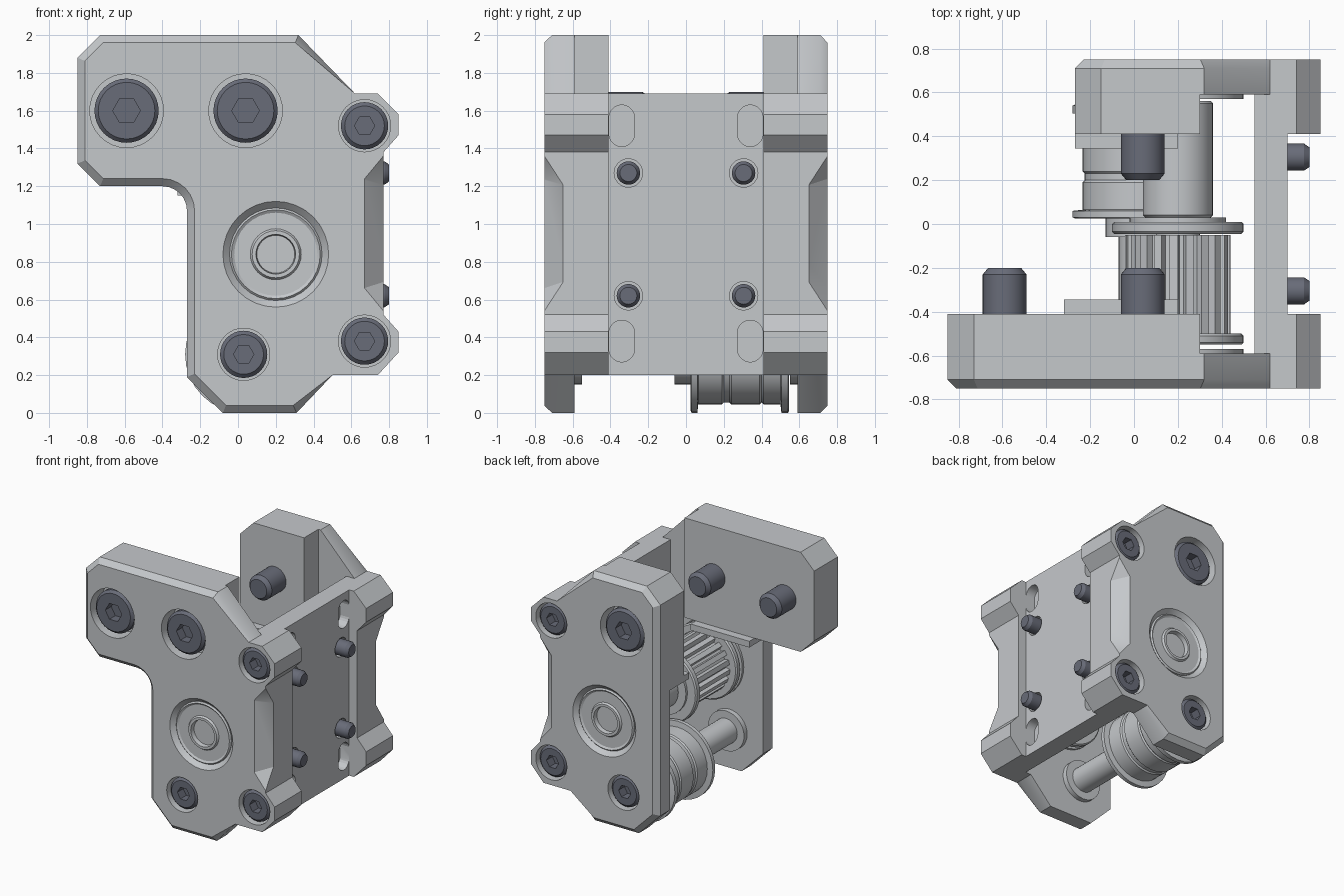
import bpy, bmesh, math
from math import sin, cos, pi, radians
from mathutils import Matrix

cube = bpy.data.objects.get("Cube")
if cube:
    bpy.data.objects.remove(cube, do_unlink=True)


def material(name, rgb):
    m = bpy.data.materials.new(name)
    m.use_nodes = True
    m.diffuse_color = (*rgb, 1)
    bsdf = m.node_tree.nodes["Principled BSDF"]
    bsdf.inputs["Base Color"].default_value = (*rgb, 1)
    bsdf.inputs["Roughness"].default_value = 0.6
    return m


LIGHT = material("light grey metal", (0.56, 0.58, 0.6))
DARK = material("dark steel", (0.14, 0.15, 0.19))


def finish(name, bm, mat=LIGHT):
    bmesh.ops.recalc_face_normals(bm, faces=bm.faces)
    me = bpy.data.meshes.new(name)
    bm.to_mesh(me)
    bm.free()
    me.materials.append(mat)
    ob = bpy.data.objects.new(name, me)
    bpy.context.collection.objects.link(ob)
    return ob


def smooth(ob):
    bpy.ops.object.select_all(action='DESELECT')
    ob.select_set(True)
    bpy.context.view_layer.objects.active = ob
    bpy.ops.object.shade_smooth_by_angle(angle=radians(30))


def prism(name, pts, y0, y1, mat=LIGHT, chamfer=0):
    """Extrude an (x, z) outline from y0 to y1, chamfering its outer rim at y0."""
    bm = bmesh.new()
    a = [bm.verts.new((x, y0, z)) for x, z in pts]
    b = [bm.verts.new((x, y1, z)) for x, z in pts]
    rim = bm.faces.new(a)
    bm.faces.new(b[::-1])
    for i in range(len(a)):
        j = (i + 1) % len(a)
        bm.faces.new((a[i], b[i], b[j], a[j]))
    if chamfer:
        bmesh.ops.recalc_face_normals(bm, faces=bm.faces)
        edges = [e for e in rim.edges if sum(v.co.x for v in e.verts) / 2 < 0.54]
        bmesh.ops.bevel(bm, geom=edges, offset=chamfer, segments=1, affect='EDGES')
    return finish(name, bm, mat)


def lathe(name, profile, x, z, mat=LIGHT, n=32):
    """Turn (radius, y) points about an axis parallel to y."""
    bm = bmesh.new()
    rings = [[bm.verts.new((x + r * cos(2 * pi * i / n), y, z + r * sin(2 * pi * i / n)))
              for i in range(n)] for r, y in profile]
    for a, b in zip(rings, rings[1:]):
        for i in range(n):
            j = (i + 1) % n
            bm.faces.new((a[i], b[i], b[j], a[j]))
    bm.faces.new(rings[0])
    bm.faces.new(rings[-1][::-1])
    ob = finish(name, bm, mat)
    smooth(ob)
    return ob


def cut(ob, cutters):
    for c in cutters:
        c.hide_render = True
        m = ob.modifiers.new("cut", 'BOOLEAN')
        m.operation, m.solver, m.object = 'DIFFERENCE', 'EXACT', c
        bpy.context.view_layer.objects.active = ob
        bpy.ops.object.modifier_apply(modifier=m.name)
        bpy.data.objects.remove(c, do_unlink=True)


def hull(pts):
    bm = bmesh.new()
    for p in pts:
        bm.verts.new(p)
    bmesh.ops.convex_hull(bm, input=bm.verts)
    return finish("cutter", bm)


# Outlines shared by the plates
TAB = [(0.74, 1.69), (0.85, 1.58), (0.85, 1.47), (0.77, 1.38),
       (0.77, 0.52), (0.85, 0.43), (0.85, 0.32), (0.74, 0.2)]
LOWER = [(0.5, 0.2), (0.31, 0), (-0.08, 0), (-0.27, 0.19)]
fillet = [(-0.4 + 0.13 * cos(a), 1.07 + 0.13 * sin(a)) for a in (k * pi / 12 for k in range(7))]
ARM = [(-0.73, 1.2), (-0.85, 1.32), (-0.85, 1.88), (-0.73, 2)]
front_outline = [(0.32, 2), (0.62, 1.69)] + TAB + LOWER + fillet + ARM
back_outline = [(0.32, 2), (0.62, 1.69)] + TAB + LOWER + [(-0.27, 1.88), (-0.15, 2)]

BX, BZ = 0.2, 0.84          # drive axis
IX, IZ = 0.03, 0.31         # idler axis
SMALL = [(0.67, 1.52), (0.67, 0.38), (IX, IZ)]


def bolt(name, x, z, s, r, tip):
    """Socket-head bolt sunk into a plate; s is the side in y."""
    top = 0.735 * s
    head = lathe(name, [(r - 0.02, top), (r, top - 0.02 * s), (r, 0.6 * s)], x, z, DARK)
    cut(head, [lathe("cutter", [(r * 0.43, s), (r * 0.43, 0.66 * s)], x, z, n=6)])
    smooth(head)
    if tip:
        lathe(name + "_shank", [(0.1, 0.6 * s), (0.1, 0.23 * s), (0.075, 0.2 * s)], x, z, DARK)


def end_plate(side, s, outline, arm, big):
    plate = prism(side + "_plate", outline, 0.75 * s, 0.59 * s, chamfer=0.04)
    cutters = [lathe("cutter", [(r, s), (r, 0.61 * s)], x, z)
               for x, z, r in [(*p, 0.195) for p in big] + [(*p, 0.138) for p in SMALL]]
    cutters.append(lathe("cutter", [(0.28, s), (0.28, 0.75 * s), (0.245, 0.715 * s),
                                    (0.245, 0.62 * s)], BX, BZ))
    # sloping relief along the tabbed edge
    cutters.append(hull([(x, y * s, z) for x, y, lo, hi in (
        (0.668, 0.752, 0.66, 1.24), (0.8, 0.752, 0.5, 1.4), (0.79, 0.63, 0.7, 1.2))
        for z in (lo, hi)]))
    cut(plate, cutters)
    smooth(plate)
    # thick upper clamp block with its lower lip
    prism(side + "_block", arm, 0.59 * s, 0.41 * s)
    left = -0.32 if s < 0 else -0.27
    prism(side + "_lip", [(left, 1.15), (0.2, 1.15), (0.2, 1.2), (left, 1.2)],
          0.59 * s, 0.345 * s)
    # bearing with raised inner race and hollow centre
    lathe(side + "_bearing", [(0.3, 0.57 * s), (0.3, 0.59 * s), (0.245, 0.59 * s),
                              (0.245, 0.72 * s), (0.235, 0.73 * s), (0.22, 0.72 * s),
                              (0.135, 0.72 * s), (0.125, 0.735 * s), (0.105, 0.735 * s),
                              (0.1, 0.7 * s)], BX, BZ)
    for i, (x, z) in enumerate(big):
        bolt(f"{side}_large_bolt_{i}", x, z, s, 0.17, True)
    for i, (x, z) in enumerate(SMALL):
        bolt(f"{side}_small_bolt_{i}", x, z, s, 0.125, False)
    lathe(side + "_idler_washer", [(0.16, 0.6 * s), (0.16, 0.55 * s)], IX, IZ)


end_plate("front", -1, front_outline, [(0.3, 2), (0.3, 1.2)] + ARM,
          [(-0.59, 1.6), (0.04, 1.6)])
end_plate("back", 1, back_outline,
          [(0.3, 2), (0.3, 1.2), (-0.27, 1.2), (-0.27, 1.88), (-0.15, 2)], [(0.04, 1.6)])

# Side mounting plate with contoured flanges
side_plate = prism("side_plate", [(0.55, 0.2), (0.7, 0.2), (0.7, 1.69), (0.55, 1.69)],
                   -0.41, 0.41)
pockets = []
for s in (-1, 1):
    prism("side_flange", [(0.55, 1.69)] + TAB + [(0.55, 0.2)], 0.59 * s, 0.41 * s)
    for z in (1.52, 0.38):
        ring = [(0.34 * s + 0.068 * cos(a), z + 0.068 * sin(a) + (0.042 if sin(a) > 0 else -0.042))
                for a in ((k + 0.5) * pi / 12 for k in range(24))]
        pockets.append(hull([(x, y, h) for y, h in ring for x in (0.62, 0.75)]))
    for z in (1.27, 0.62):
        # set screw poking out sideways, with its clearance hole
        turn = Matrix.Translation((0, 0.305 * s, 0)) @ Matrix.Rotation(-pi / 2, 4, 'Z')
        screw = lathe("side_screw", [(0.062, 0.6), (0.062, 0.775), (0.045, 0.8)], 0, z, DARK)
        hole = lathe("cutter", [(0.075, 0.66), (0.075, 0.9)], 0, z)
        for ob in (screw, hole):
            ob.data.transform(turn)
        pockets.append(hole)
cut(side_plate, pockets)
smooth(side_plate)

# Toothed drive pulley, its flanges, hub and shaft
teeth = []
for k in range(20):
    for f, r in ((0, 0.24), (0.5, 0.24), (0.6, 0.205), (0.9, 0.205)):
        a = 2 * pi * (k + f) / 20
        teeth.append((BX + r * cos(a), BZ + r * sin(a)))
prism("drive_pulley_teeth", teeth, -0.5, -0.05)
for y0, y1 in ((-0.55, -0.5), (-0.045, 0.01)):
    lathe("drive_pulley_flange", [(0.29, y0), (0.3, y0 + 0.01), (0.3, y1 - 0.01), (0.29, y1)], BX, BZ)
lathe("drive_pulley_collar", [(0.22, 0.01), (0.22, 0.03)], BX, BZ)
lathe("drive_hub", [(0.15, 0.03), (0.16, 0.04), (0.16, 0.55), (0.15, 0.56)], BX, BZ)
lathe("drive_shaft", [(0.1, -0.69), (0.1, 0.69)], BX, BZ)

# Smooth idler with flanges, on its own shaft
lathe("idler_pulley", [(0.3, 0.025), (0.31, 0.03), (0.31, 0.06), (0.265, 0.065), (0.265, 0.19),
                       (0.255, 0.2), (0.255, 0.23), (0.265, 0.24), (0.265, 0.39), (0.255, 0.4),
                       (0.265, 0.41), (0.265, 0.5), (0.31, 0.505), (0.31, 0.54), (0.3, 0.545)],
      IX, IZ)
lathe("idler_spacer", [(0.16, -0.06), (0.16, 0.025)], IX, IZ)
lathe("idler_shaft", [(0.1, -0.6), (0.1, 0.6)], IX, IZ)
